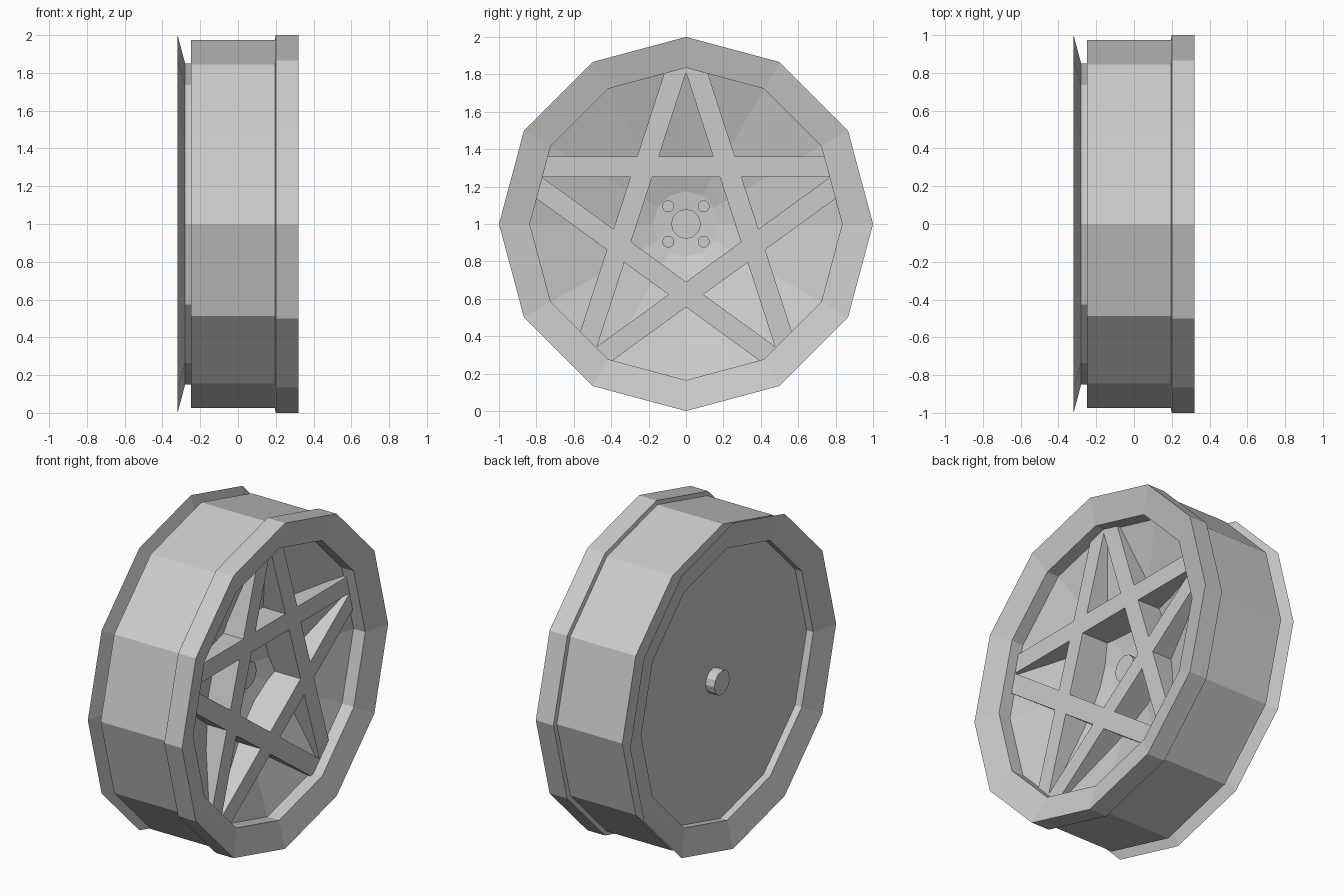
import bpy, bmesh
from math import cos, sin, radians, pi
from mathutils import Matrix

if "Cube" in bpy.data.objects:
    bpy.data.objects.remove(bpy.data.objects["Cube"])

CENTRE = 1.0  # axle height


def lathe(name, profile, sides=12, y=0.0, z=0.0):
    """Revolve (x, radius) points about the x axis; end points sit on the axis."""
    bm = bmesh.new()
    rings = []
    for x, r in profile:
        if r == 0:
            rings.append([bm.verts.new((x, y, z + CENTRE))] * sides)
        else:
            rings.append([bm.verts.new((x, y + r * cos(2 * pi * i / sides),
                                        CENTRE + z + r * sin(2 * pi * i / sides)))
                          for i in range(sides)])
    for a, b in zip(rings, rings[1:]):
        for i in range(sides):
            j = (i + 1) % sides
            bm.faces.new(list(dict.fromkeys((a[i], a[j], b[j], b[i]))))
    bmesh.ops.recalc_face_normals(bm, faces=bm.faces)
    mesh = bpy.data.meshes.new(name)
    bm.to_mesh(mesh)
    bm.free()
    obj = bpy.data.objects.new(name, mesh)
    bpy.context.collection.objects.link(obj)
    return obj


def polar(r, deg):
    return (r * cos(radians(deg)), r * sin(radians(deg)))


def turn(p, deg):
    c, s = cos(radians(deg)), sin(radians(deg))
    return (p[0] * c - p[1] * s, p[0] * s + p[1] * c)


# Rim: dished back, flared back lip, barrel, front flange and dished inside
lathe("rim", [(-.18, 0), (-.235, .835), (-.28, .835), (-.32, 1), (-.28, .85),
              (-.25, .85), (-.25, .975), (.195, .975), (.2, 1), (.32, 1),
              (.28, .835), (.2, .835), (0, .175), (-.008, .08), (-.008, 0)])

# Hub cap, rear axle stub and four nearly flush wheel bolts
lathe("hub_cap", [(-.03, 0), (-.03, .08), (.07, .08), (.07, 0)])
lathe("axle_stub", [(-.245, 0), (-.245, .075), (-.17, .075), (-.17, 0)])
for sy in (-1, 1):
    for sz in (-1, 1):
        lathe("wheel_bolt", [(-.03, 0), (-.03, .032), (.008, .032), (.008, 0)],
              12, sy * .095, sz * .095)

# Star of five crossing spokes: outline with five tip holes and a middle hole
inner, outer = .25, .36
outline, holes = [], []
half = (inner - outer * sin(radians(18))) / cos(radians(18))
for k in range(5):
    a = 72 * k
    outline += [polar(.85, 90 - 7.06 + a), polar(.85, 90 + 7.06 + a),
                polar(outer / cos(radians(36)), 126 + a)]
    holes.append([turn(p, a) for p in
                  ((0, inner / sin(radians(18))), (-half, outer), (half, outer))])
holes.append([polar(inner / cos(radians(36)), 270 + 72 * k) for k in range(5)])

curve = bpy.data.curves.new("star_spokes", 'CURVE')
curve.dimensions = '2D'
curve.fill_mode = 'BOTH'
curve.extrude = .11
for loop in [outline] + holes:
    spline = curve.splines.new('POLY')
    spline.points.add(len(loop) - 1)
    for point, (u, v) in zip(spline.points, loop):
        point.co = (u, v, 0, 1)
    spline.use_cyclic_u = True
star = bpy.data.objects.new("star_spokes", curve)
bpy.context.collection.objects.link(star)
star.matrix_world = Matrix(((0, 0, 1, .11), (1, 0, 0, 0), (0, 1, 0, CENTRE), (0, 0, 0, 1)))
bpy.context.view_layer.objects.active = star
star.select_set(True)
bpy.ops.object.convert(target='MESH')
for poly in bpy.context.object.data.polygons:
    poly.use_smooth = False
